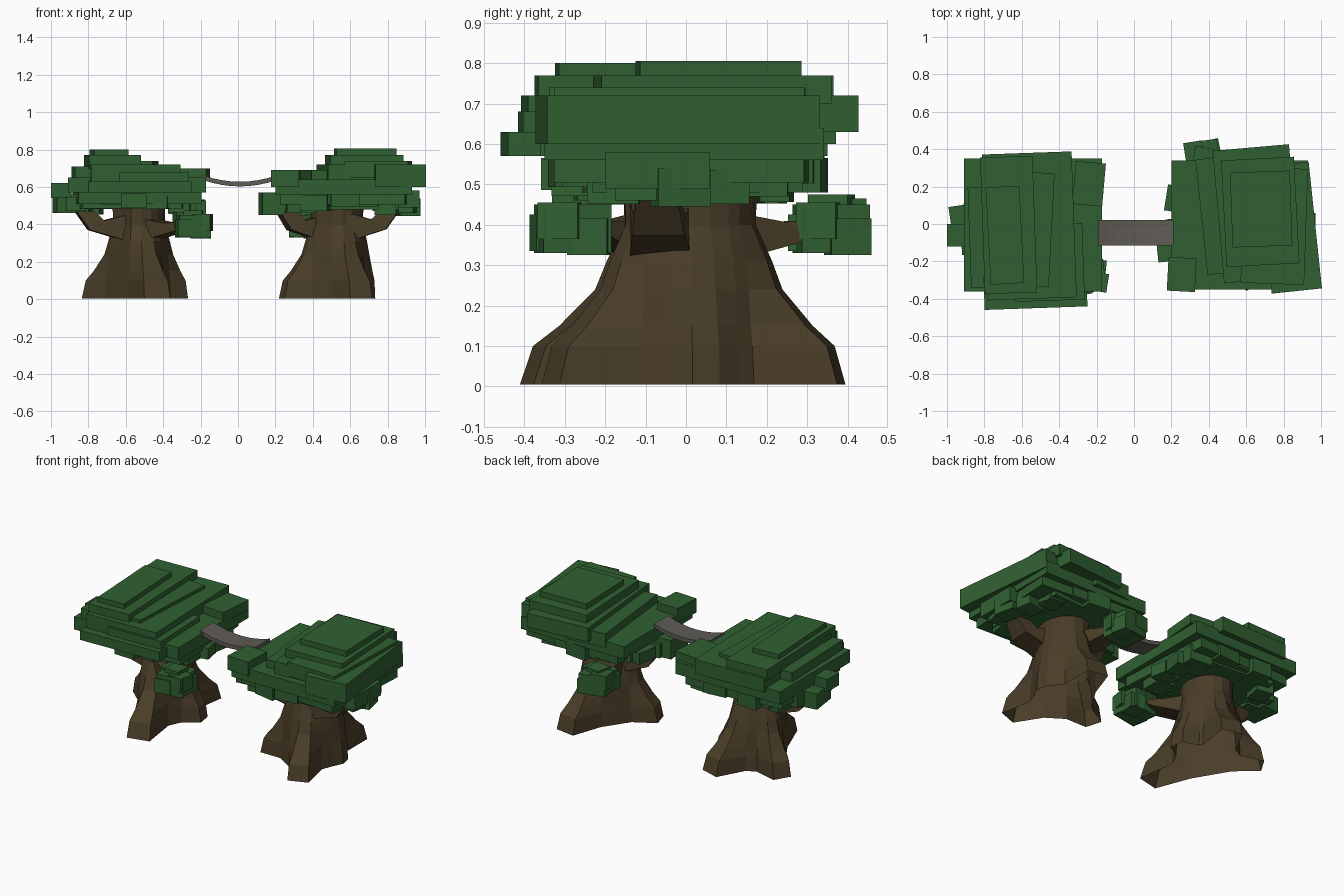
import bpy
import bmesh
import random
from math import atan2, cos, sin, pi, radians, hypot
from mathutils import Matrix, Vector

if "Cube" in bpy.data.objects:
    bpy.data.objects.remove(bpy.data.objects["Cube"])

random.seed(4)


def material(name, colour):
    mat = bpy.data.materials.new(name)
    mat.use_nodes = True
    mat.diffuse_color = (*colour, 1)
    mat.node_tree.nodes["Principled BSDF"].inputs["Base Color"].default_value = (*colour, 1)
    return mat


BARK = material("brown bark", (.068, .047, .021))
LEAF = material("leaf green", (.03, .118, .031))
PLANK = material("grey planks", (.115, .107, .092))


def finish(name, bm, mat):
    mesh = bpy.data.meshes.new(name)
    bm.to_mesh(mesh)
    bm.free()
    mesh.materials.append(mat)
    obj = bpy.data.objects.new(name, mesh)
    bpy.context.collection.objects.link(obj)
    return obj


def loft(bm, rings, capped=True):
    """Skin closed rings of points, with optional end caps."""
    loops = [[bm.verts.new(p) for p in ring] for ring in rings]
    for low, high in zip(loops, loops[1:]):
        for i in range(len(low)):
            j = (i + 1) % len(low)
            bm.faces.new((low[i], low[j], high[j], high[i]))
    if capped:
        bm.faces.new(loops[0][::-1])
        bm.faces.new(loops[-1])
        bmesh.ops.recalc_face_normals(bm, faces=bm.faces)


def add_box(bm, centre, size, turn=0):
    matrix = (Matrix.Translation(centre) @ Matrix.Rotation(radians(turn), 4, "Z")
              @ Matrix.Diagonal((*size, 1)))
    bmesh.ops.create_cube(bm, size=1, matrix=matrix)


def trunk(name, centre, roots):
    """Hollow faceted trunk flaring into root toes; roots are tip positions."""
    toes = [(atan2(y - centre[1], x - centre[0]), hypot(x - centre[0], y - centre[1]))
            for x, y in roots]
    # height, core radius, share of the root length
    levels = [(.005, .18, 1), (.1, .175, .85), (.15, .17, .56), (.24, .165, .18),
              (.31, .155, .1), (.4, .138, 0), (.56, .142, 0)]
    angles = []
    for a, _ in toes:
        angles += [a - .5, a - .17, a + .17, a + .5]
    angles = sorted(a % (2 * pi) for a in angles)
    rings = []
    for z, core, share in levels:
        ring = []
        for a in angles:
            # The core is deeper than it is wide
            body = reach = core * (1 + .18 * sin(a) ** 2)
            for toe, length in toes:
                gap = abs((a - toe + pi) % (2 * pi) - pi)
                if gap < .3:
                    reach = max(reach, body + (length - body) * share)
            ring.append((centre[0] + reach * cos(a), centre[1] + reach * sin(a), z))
        rings.append(ring)
    bm = bmesh.new()
    loft(bm, rings, capped=False)
    return finish(name, bm, BARK)


def branch(name, start, end, wide=.075, thin=.05):
    """Square limb that runs outward, then bends up to its tip."""
    start, end = Vector(start), Vector(end)
    flat = (end - start).to_2d().normalized()
    side = Vector((-flat.y, flat.x, 0))
    along = Vector((flat.x, flat.y, 0))
    knee = start.lerp(end, .75)
    knee.z = start.z + .015
    rings = []
    for point, width, lean in ((start, wide, 0), (knee, (wide + thin) / 2, .6), (end, thin, 1)):
        up = Vector((0, 0, 1 - lean)) - along * lean
        rings.append([point + side * a * width + up * b * width
                      for a, b in ((-1, -1), (1, -1), (1, 1), (-1, 1))])
    bm = bmesh.new()
    loft(bm, rings)
    return finish(name, bm, BARK)


def canopy(name, slabs):
    """Stacked leaf slabs: x, y and z ranges in hundredths, then a turn in degrees."""
    bm = bmesh.new()
    for x0, x1, y0, y1, z0, z1, turn in slabs:
        centre = Vector((x0 + x1, y0 + y1, z0 + z1)) / 200
        add_box(bm, centre, Vector((x1 - x0, y1 - y0, z1 - z0)) / 100, turn)
    return finish(name, bm, LEAF)


def leaf_fringe(name, centre, half):
    """Small blocks round the underside of a canopy, hanging lowest at the sides."""
    bm = bmesh.new()
    count = 16
    for i in range(count):
        a = 2 * pi * i / count + random.uniform(-.1, .1)
        reach = random.uniform(.82, .95)
        size = [random.uniform(.1, .16) for _ in "xy"] + [random.uniform(.07, .1)]
        place = (centre[0] + half[0] * reach * cos(a), centre[1] + half[1] * reach * sin(a),
                 random.uniform(.48, .51) + .04 * sin(a) ** 2)
        add_box(bm, place, size, random.uniform(-12, 12))
    return finish(name, bm, LEAF)


def leaf_cluster(name, centre):
    """Clump of blocks at the end of a low branch."""
    bm = bmesh.new()
    add_box(bm, centre, (.17, .17, .12), 8)
    for dx, dy, dz in ((-.05, .03, .03), (.05, -.03, .02), (.04, .04, -.02),
                       (-.04, -.05, -.01), (0, 0, .04)):
        place = Vector(centre) + Vector((dx, dy, dz))
        add_box(bm, place, (.1, .1, .09), random.uniform(-15, 15))
    return finish(name, bm, LEAF)


# Trunks
trunk("right_trunk", (-.53, .01), [(-.81, .18), (-.27, .05), (-.43, -.4), (-.42, .37)])
trunk("left_trunk", (.53, .01), [(.23, -.08), (.73, .05), (.66, -.34), (.59, .39)])

# Branches
branch("right_outer_branch", (-.58, -.02, .38), (-.82, -.05, .47))
branch("right_cluster_branch", (-.5, -.06, .37), (-.28, -.24, .41), .065, .045)
branch("left_outer_branch", (.58, -.06, .385), (.81, -.07, .47), .08)
branch("left_inner_branch", (.46, 0, .38), (.26, -.05, .47))
branch("left_cluster_branch", (.47, .08, .37), (.39, .32, .41), .065, .045)

# Canopies
canopy("right_canopy", [
    (-78, -60, -32, 20, 74, 80, 3), (-81, -53, -37, 36, 70, 77, 2),
    (-79, -44, -33, 28, 68, 74, -3), (-80, -32, -40, 38, 63, 72, 2),
    (-88, -70, -34, 20, 62, 71, 2),
    (-64, -27, -41, 0, 62, 68, 2), (-81, -26, -45, 20, 57, 63, 2),
    (-91, -17, -36, 35, 57, 65, 0), (-32, -16, 10, 33, 64, 70, -5),
    (-100, -89, -12, 0, 54, 62, 0), (-98, -86, -8, 10, 46, 56, 8),
    (-87, -21, -32, 31, 51, 58, 3), (-81, -28, -27, 27, 48.5, 53, -4)])
canopy("left_canopy", [
    (52, 84, -12, 28, 74, 80.5, 2), (48, 87, -22, 35, 70, 77, 3),
    (58, 92, -32, 30, 65, 74, -2), (45, 86, -30, 41, 63, 72, 5),
    (70, 97, -36, 32, 60, 72, 6), (36, 62, -26, 36, 60, 69, 6),
    (20, 93, -35, 34, 56, 64, 0), (18, 33, -36, -18, 60, 69, -3),
    (12, 24, -20, 0, 45, 57, 6), (84, 97, -20, 6, 49, 58, 0),
    (24, 91, -31, 31, 50.5, 58, -3), (31, 84, -25, 27, 48, 52, 4)])
leaf_fringe("right_leaf_fringe", (-.55, 0), (.37, .3))
leaf_fringe("left_leaf_fringe", (.56, 0), (.37, .3))
leaf_cluster("right_leaf_cluster", (-.24, -.28, .39))
leaf_cluster("left_leaf_cluster", (.37, .36, .39))

# Sagging bridge between the canopies
bridge = bmesh.new()
sections = []
steps = 8
for i in range(steps + 1):
    t = 2 * i / steps - 1
    x, z = .01 + .2 * t, .603 + .035 * t * t
    sections.append([(x, -.115, z), (x, .022, z), (x, .022, z + .025), (x, -.115, z + .025)])
loft(bridge, sections)
finish("bridge", bridge, PLANK)
